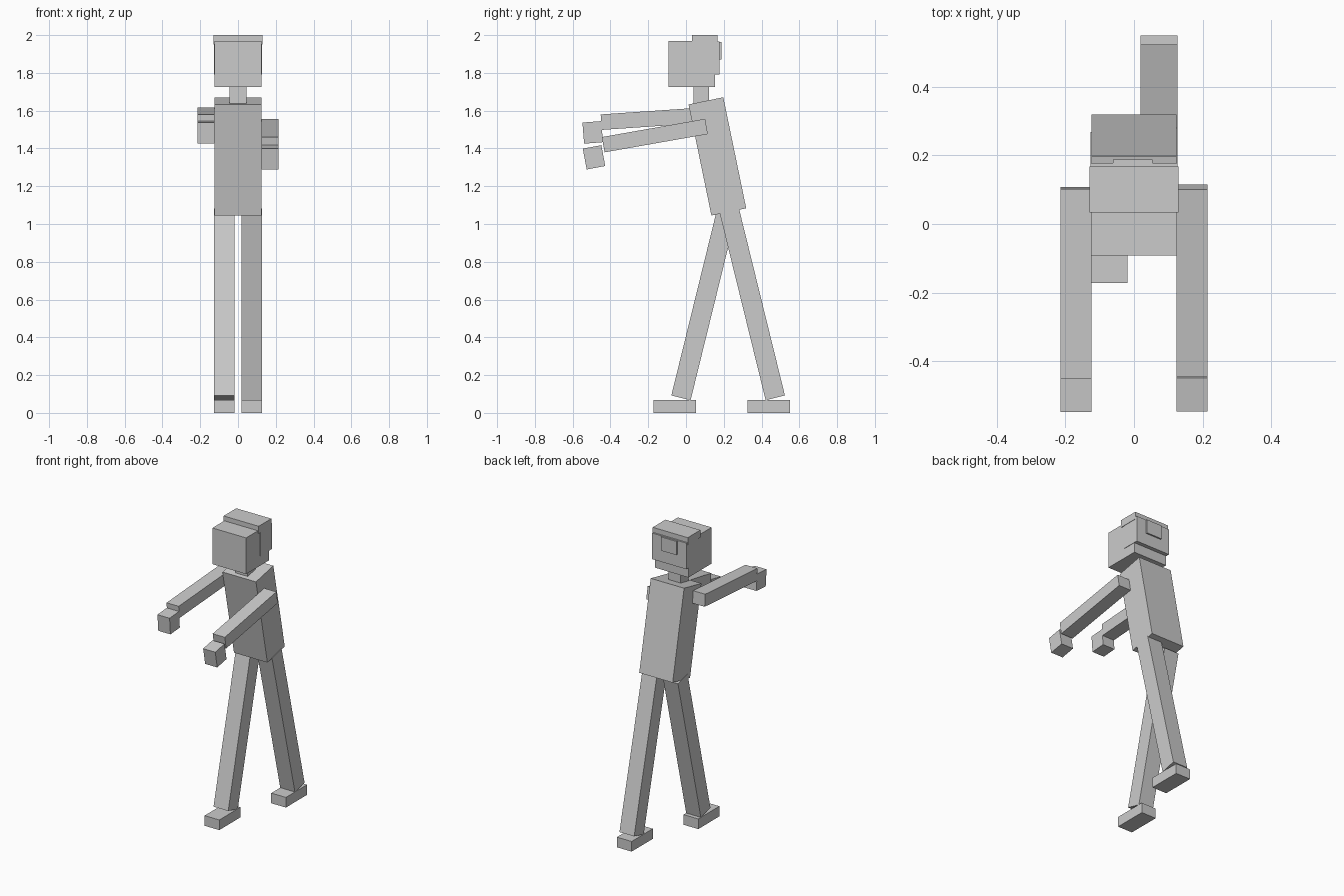
import bpy
from math import radians

cube = bpy.data.objects.get("Cube")
if cube:
    bpy.data.objects.remove(cube, do_unlink=True)

grey = bpy.data.materials.new("plain grey")
grey.use_nodes = True
colour = (0.6, 0.6, 0.6, 1)
grey.diffuse_color = colour
grey.node_tree.nodes["Principled BSDF"].inputs["Base Color"].default_value = colour


def block(name, centre, size, tilt=0):
    """Box pitched around the x axis by tilt degrees."""
    bpy.ops.mesh.primitive_cube_add(size=1, location=centre)
    ob = bpy.context.object
    ob.name = name
    ob.scale = size
    bpy.ops.object.transform_apply(location=False, rotation=False, scale=True)
    ob.rotation_euler.x = radians(tilt)
    ob.data.materials.append(grey)
    return ob


# Torso, leaning forward, and neck
block("torso", (0, 0.166, 1.358), (0.248, 0.188, 0.6), 11.65)
block("neck", (0, 0.08, 1.68), (0.09, 0.082, 0.12))

# Head with hair pieces
block("head", (0, 0.03, 1.847), (0.25, 0.245, 0.243))
block("hair_top", (0, 0.1, 1.975), (0.26, 0.134, 0.05))
block("hair_back", (0, 0.117, 1.879), (0.255, 0.122, 0.175))
block("hair_knot", (-0.003, 0.168, 1.918), (0.115, 0.04, 0.092))

# Striding legs and flat feet: side, leg y, leg tilt, foot y
for label, side, leg_y, tilt, foot_y in (("right", -1, 0.095, -13.8, -0.06),
                                         ("left", 1, 0.351, 13.8, 0.438)):
    x = side * 0.073
    block(label + "_leg", (x, leg_y, 0.575), (0.109, 0.105, 1.02), tilt)
    block(label + "_foot", (x, foot_y, 0.034), (0.109, 0.224, 0.068))

# Outstretched arms and drooping hands
for label, side, arm, hand, tilt in (
        ("right", -1, (-0.172, 1.558), (-0.494, 1.485), 3.9),
        ("left", 1, (-0.165, 1.468), (-0.487, 1.353), 10)):
    x = side * 0.169
    block(label + "_arm", (x, *arm), (0.09, 0.555, 0.082), tilt)
    block(label + "_hand", (x, *hand), (0.09, 0.1, 0.112), tilt + 0.6)
